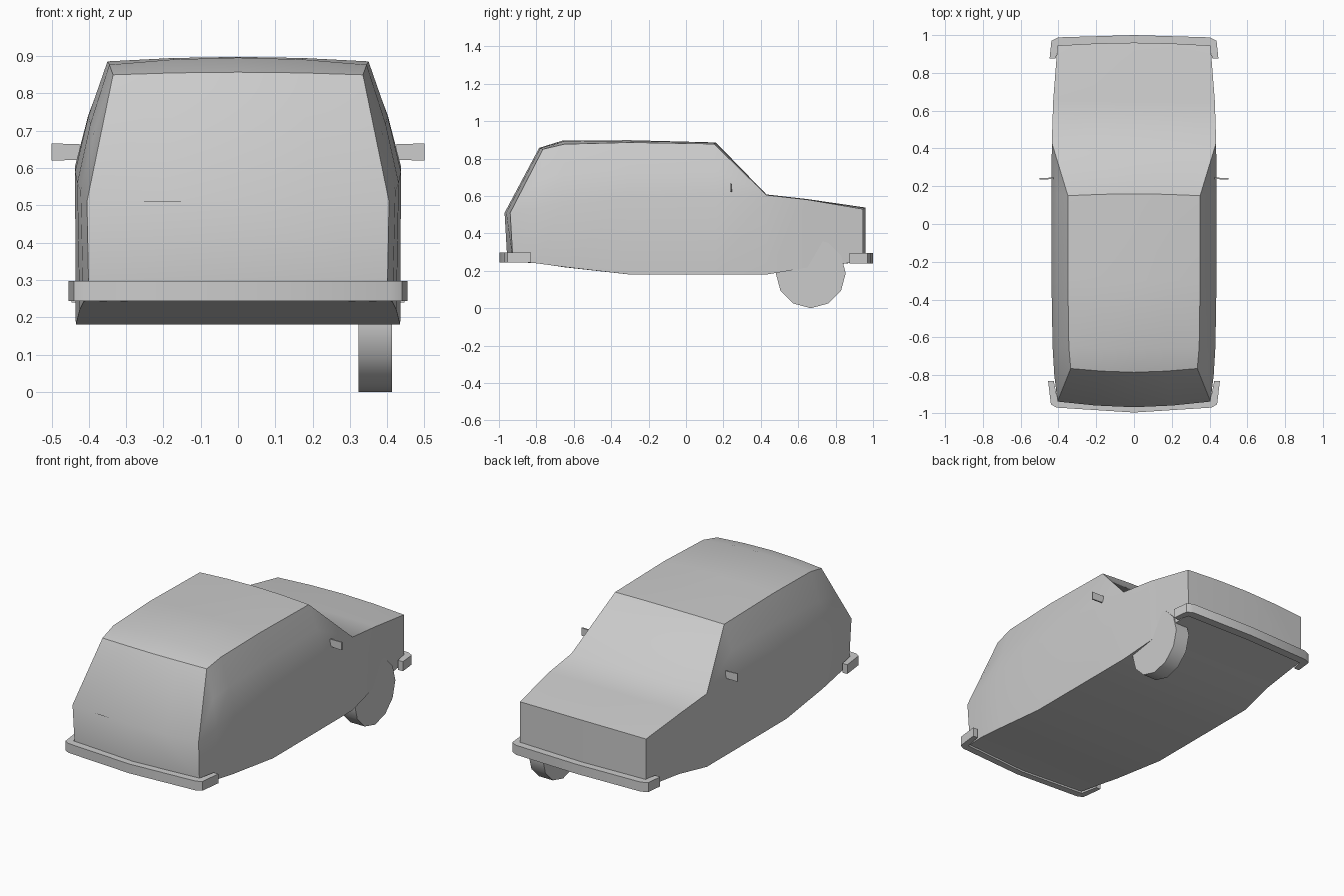
import bpy, bmesh, math
from mathutils import Vector

if "Cube" in bpy.data.objects:
    bpy.data.objects.remove(bpy.data.objects["Cube"])


def make_object(name, bm, angle=None):
    bmesh.ops.recalc_face_normals(bm, faces=bm.faces)
    mesh = bpy.data.meshes.new(name)
    bm.to_mesh(mesh)
    bm.free()
    ob = bpy.data.objects.new(name, mesh)
    bpy.context.collection.objects.link(ob)
    if angle:
        bpy.ops.object.select_all(action='DESELECT')
        bpy.context.view_layer.objects.active = ob
        ob.select_set(True)
        bpy.ops.object.shade_smooth_by_angle(angle=math.radians(angle))
    return ob


def mirror(ob):
    m = ob.modifiers.new("mirror", 'MIRROR')
    m.merge_threshold = 0.0005


# Body: half cross-sections lofted along y, mirrored
# each: sill, belt, roof edge, roof centre (y, z)
stations = [
    ((.400, -.925, .25), (.405, -.940, .51), (.405, -.940, .51), (-.970, .510)),
    ((.415, -.800, .24), (.422, -.800, .54), (.335, -.765, .85), (-.785, .857)),
    ((.425, -.650, .22), (.431, -.650, .56), (.345, -.650, .877), (-.660, .896)),
    ((.435, -.300, .18), (.437, -.300, .59), (.350, -.300, .886), (-.300, .898)),
    ((.435, .160, .18), (.437, .160, .605), (.350, .150, .878), (.160, .886)),
    ((.435, .430, .18), (.435, .430, .605), (.435, .430, .605), (.430, .608)),
    ((.413, .650, .217), (.428, .650, .58), (.428, .650, .58), (.650, .583)),
    ((.403, .945, .25), (.405, .945, .53), (.405, .945, .53), (.960, .538)),
]
bm = bmesh.new()
rings = []
for sill, belt, edge, (cy, cz) in stations:
    sill, belt, edge, mid = map(Vector, (sill, belt, edge, (0, cy, cz)))
    side = belt.lerp(edge, .5)
    if (edge - belt).length > .01:
        side.x += .008
    quarter = Vector((edge.x * .5, mid.y + (edge.y - mid.y) * .3, mid.z + (edge.z - mid.z) * .25))
    pts = [Vector((0, sill.y + mid.y - belt.y, sill.z)), sill, belt, side, edge, quarter, mid]
    rings.append([bm.verts.new(p) for p in pts])
for a, b in zip(rings, rings[1:]):
    for i in range(6):
        bm.faces.new((a[i], a[i + 1], b[i + 1], b[i]))
for r in (rings[0], rings[-1]):
    bm.faces.new((r[0], r[1], r[2], r[4], r[5], r[6]))
bmesh.ops.remove_doubles(bm, verts=bm.verts, dist=.0005)
mirror(make_object("car_body", bm, 40))


# Bumpers: plan outline extruded upwards, mirrored
def bumper(name, outline, z0, z1):
    bm = bmesh.new()
    low = [bm.verts.new((x, y, z0)) for x, y in outline]
    high = [bm.verts.new((x, y, z1)) for x, y in outline]
    n = len(outline)
    bm.faces.new(low)
    bm.faces.new(high)
    for i in range(n - 1):
        bm.faces.new((low[i], low[i + 1], high[i + 1], high[i]))
    mirror(make_object(name, bm, 30))


bumper("hatch_bumper", [(0, -.998), (.41, -.972), (.44, -.955), (.455, -.83),
                        (.425, -.83), (.405, -.93), (0, -.96)], .243, .297)
bumper("hood_bumper", [(0, 1.0), (.40, .988), (.437, .97), (.447, .875),
                       (.415, .875), (.40, .94), (0, .95)], .24, .295)

# Door mirrors
bm = bmesh.new()
plate = [(.425, .246, .622), (.50, .243, .620), (.50, .243, .666), (.425, .246, .664)]
f = bm.faces.new([bm.verts.new(p) for p in plate])
ext = bmesh.ops.extrude_face_region(bm, geom=[f])
for v in ext["geom"]:
    if isinstance(v, bmesh.types.BMVert):
        v.co.y -= .008
bm.faces.ensure_lookup_table()
if not any(abs(fc.calc_center_median().y - .2445) < .001 for fc in bm.faces):
    bm.faces.new([v for v in bm.verts if v.co.y > .2425])
make_mirror = make_object("door_mirror", bm)
mirror(make_mirror)

# Single wheel, twelve sided
bpy.ops.mesh.primitive_cylinder_add(vertices=12, radius=.187, depth=.09,
                                    location=(.368, .667, .187),
                                    rotation=(0, math.pi / 2, 0))
wheel = bpy.context.object
wheel.name = "wheel"
bpy.ops.object.shade_smooth_by_angle(angle=math.radians(35))
